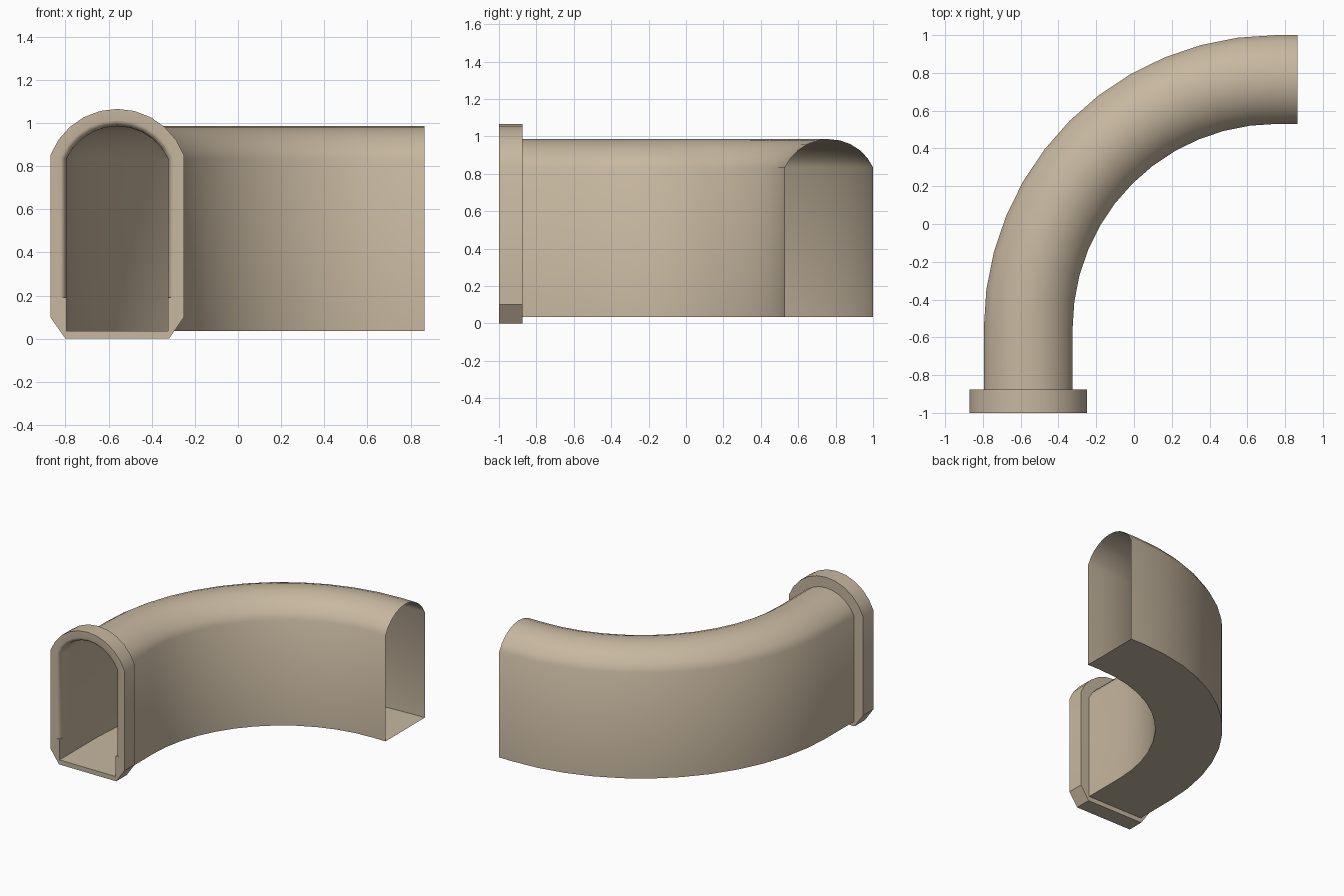
import bpy, bmesh, math

if "Cube" in bpy.data.objects:
    bpy.data.objects.remove(bpy.data.objects["Cube"])

HALF, FLOOR, SPRING, TOP = 0.235, 0.035, 0.835, 0.985   # tunnel section
CX, FRONT, COLLAR_BACK = -0.56, -1.0, -0.875
ARC = 10                                                # arch segments

tan = bpy.data.materials.new("sandy_tan")
tan.diffuse_color = (0.57, 0.475, 0.35, 1)
tan.use_nodes = True
tan.node_tree.nodes["Principled BSDF"].inputs["Base Color"].default_value = tan.diffuse_color


def arch(half, spring, top):
    """Segmental arch from the left spring point to the right one."""
    rise = top - spring
    r = (half * half + rise * rise) / (2 * rise)
    a = math.asin(half / r)
    return [(r * math.sin(-a + 2 * a * i / ARC),
             top - r + r * math.cos(-a + 2 * a * i / ARC)) for i in range(ARC + 1)]


def loft(name, loops, close_chain, angle):
    """Skin a chain of closed loops; edges sharper than angle stay crisp."""
    bm = bmesh.new()
    rings = [[bm.verts.new(p) for p in loop] for loop in loops]
    pairs = list(zip(rings, rings[1:]))
    if close_chain:
        pairs.append((rings[-1], rings[0]))
    for a, b in pairs:
        n = len(a)
        for i in range(n):
            j = (i + 1) % n
            bm.faces.new((a[i], a[j], b[j], b[i]))
    bmesh.ops.dissolve_degenerate(bm, dist=0.0005, edges=bm.edges[:])
    bmesh.ops.remove_doubles(bm, verts=bm.verts[:], dist=0.0005)
    bm.normal_update()
    for f in bm.faces:
        f.smooth = True
    for e in bm.edges:
        e.smooth = e.calc_face_angle(0) < math.radians(angle)
    me = bpy.data.meshes.new(name)
    bm.to_mesh(me)
    bm.free()
    me.materials.append(tan)
    ob = bpy.data.objects.new(name, me)
    bpy.context.collection.objects.link(ob)
    return ob


# Tunnel: thin shell swept along a straight, a quarter bend and a short end
R, BEND_Y, STEPS = 1.315, -0.55, 12
section = [(-HALF, FLOOR)] + arch(HALF, SPRING, TOP) + [(HALF, FLOOR)]
stations = [(CX, COLLAR_BACK, 0)]
for k in range(STEPS + 1):
    t = math.pi / 2 * k / STEPS
    stations.append((CX + R - R * math.cos(t), BEND_Y + R * math.sin(t), t))
stations.append((0.865, BEND_Y + R, math.pi / 2))
loft("tunnel_tube",
     [[(x + u * math.cos(t), y - u * math.sin(t), z) for u, z in section]
      for x, y, t in stations], False, 40)


# Collar: chamfered foot outside, rounded lip inside above the low ledge
LEDGE, LIP_W, LIP_D = 0.19, 0.028, 0.04


def mirrored(left, top_arch):
    return left + top_arch + [(-u, z) for u, z in reversed(left)]


def outer(y):
    left = [(-0.24, 0), (-0.31, 0.1), (-0.31, LEDGE)]
    return [(CX + u, y, z) for u, z in mirrored(left, arch(0.31, 0.85, 1.065))]


def inner(y, e):
    left = [(-HALF, FLOOR), (-HALF, LEDGE), (-HALF - e, LEDGE)]
    top_arch = arch(HALF + e, SPRING + 0.2 * e, TOP + e)
    return [(CX + u, y, z) for u, z in mirrored(left, top_arch)]


lip = []
for k in range(6):
    a = math.pi / 2 * k / 5
    lip.append(inner(FRONT + LIP_D * (1 - math.sin(a)), LIP_W * (1 - math.cos(a))))
loft("entrance_collar",
     [outer(FRONT), outer(COLLAR_BACK), inner(COLLAR_BACK, 0)] + lip, True, 30)
